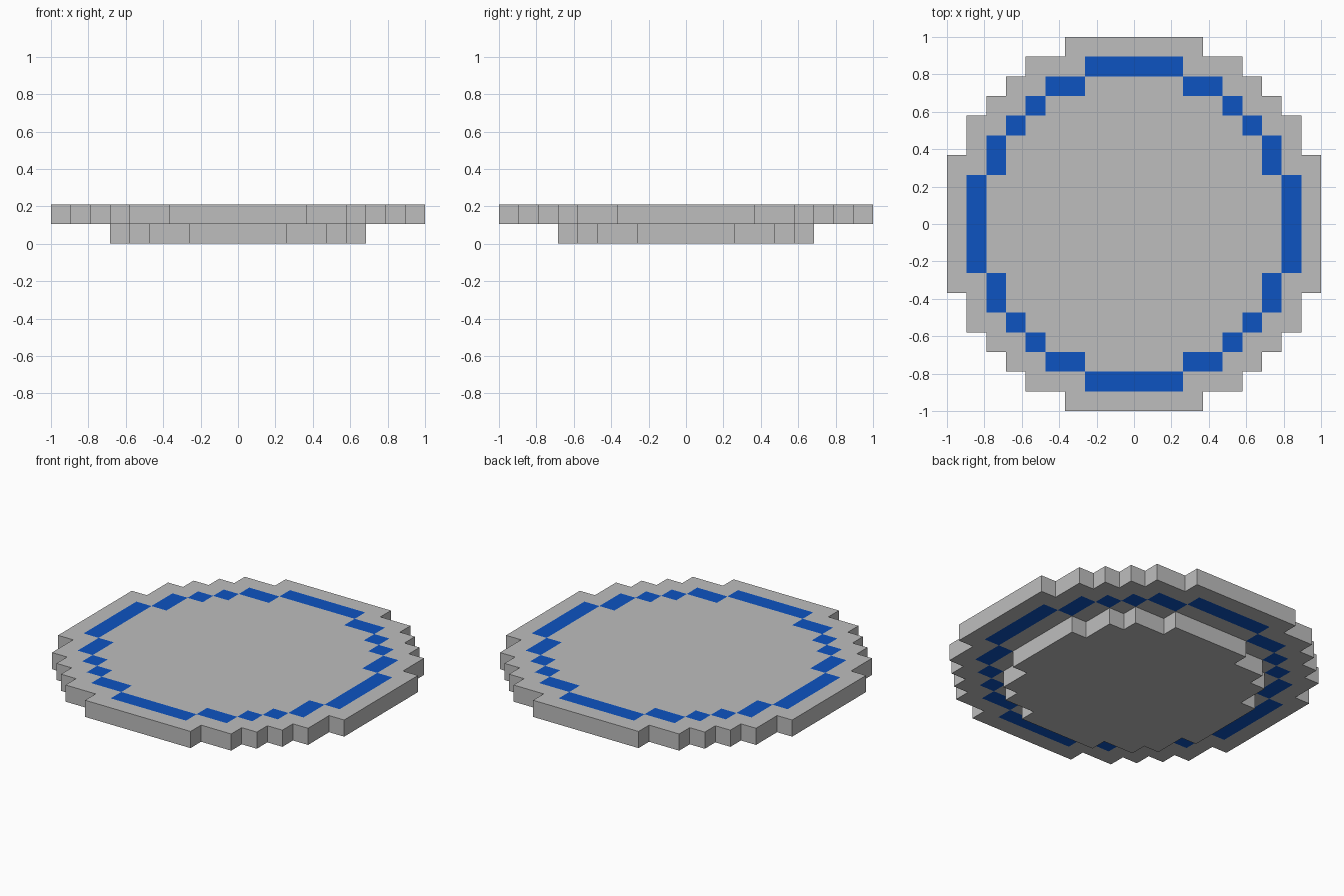
import bpy
import bmesh
from mathutils import Vector

cube = bpy.data.objects.get("Cube")
if cube:
    bpy.data.objects.remove(cube, do_unlink=True)

CELLS = 19
UNIT = 2 / CELLS

# Half-widths in cells for each row, counted outwards from the middle row
RIM = [9, 9, 9, 9, 8, 8, 7, 6, 5, 3]
INLAY = [8, 8, 8, 7, 7, 6, 5, 4, 2]
BASE = [6, 6, 6, 5, 5, 4, 2]


def material(name, color):
    mat = bpy.data.materials.new(name)
    mat.use_nodes = True
    mat.diffuse_color = color
    mat.node_tree.nodes["Principled BSDF"].inputs["Base Color"].default_value = color
    return mat


def inside(rows, i, j):
    return abs(j) < len(rows) and abs(i) <= rows[abs(j)]


def on_border(rows, i, j):
    """True for cells of the shape that touch its outside along an edge."""
    steps = ((1, 0), (-1, 0), (0, 1), (0, -1))
    return inside(rows, i, j) and not all(inside(rows, i + a, j + b) for a, b in steps)


def cell_of(face):
    c = face.calc_center_median()
    return round(c.x / UNIT), round(c.y / UNIT)


def stepped_disc(name, rows, bottom, mats, inlay=None):
    """Round slab of square cells, one cell thick."""
    bm = bmesh.new()
    bmesh.ops.create_grid(bm, x_segments=CELLS, y_segments=CELLS, size=1)
    outside = [f for f in bm.faces if not inside(rows, *cell_of(f))]
    bmesh.ops.delete(bm, geom=outside, context='FACES')
    if inlay:
        for f in bm.faces:
            f.material_index = int(on_border(inlay, *cell_of(f)))
    bmesh.ops.translate(bm, verts=bm.verts, vec=Vector((0, 0, bottom)))
    top = bmesh.ops.extrude_face_region(bm, geom=bm.faces[:], use_keep_orig=True)
    verts = [g for g in top["geom"] if isinstance(g, bmesh.types.BMVert)]
    bmesh.ops.translate(bm, verts=verts, vec=Vector((0, 0, UNIT)))
    bmesh.ops.recalc_face_normals(bm, faces=bm.faces)
    mesh = bpy.data.meshes.new(name)
    bm.to_mesh(mesh)
    bm.free()
    for mat in mats:
        mesh.materials.append(mat)
    obj = bpy.data.objects.new(name, mesh)
    bpy.context.collection.objects.link(obj)
    return obj


grey = material("light_grey", (0.515, 0.515, 0.515, 1))
blue = material("blue", (0.004, 0.087, 0.533, 1))

# Narrow foot below, wide platform with its blue ring above
stepped_disc("base_disc", BASE, 0, [grey])
stepped_disc("platform_disc", RIM, UNIT, [grey, blue], INLAY)
